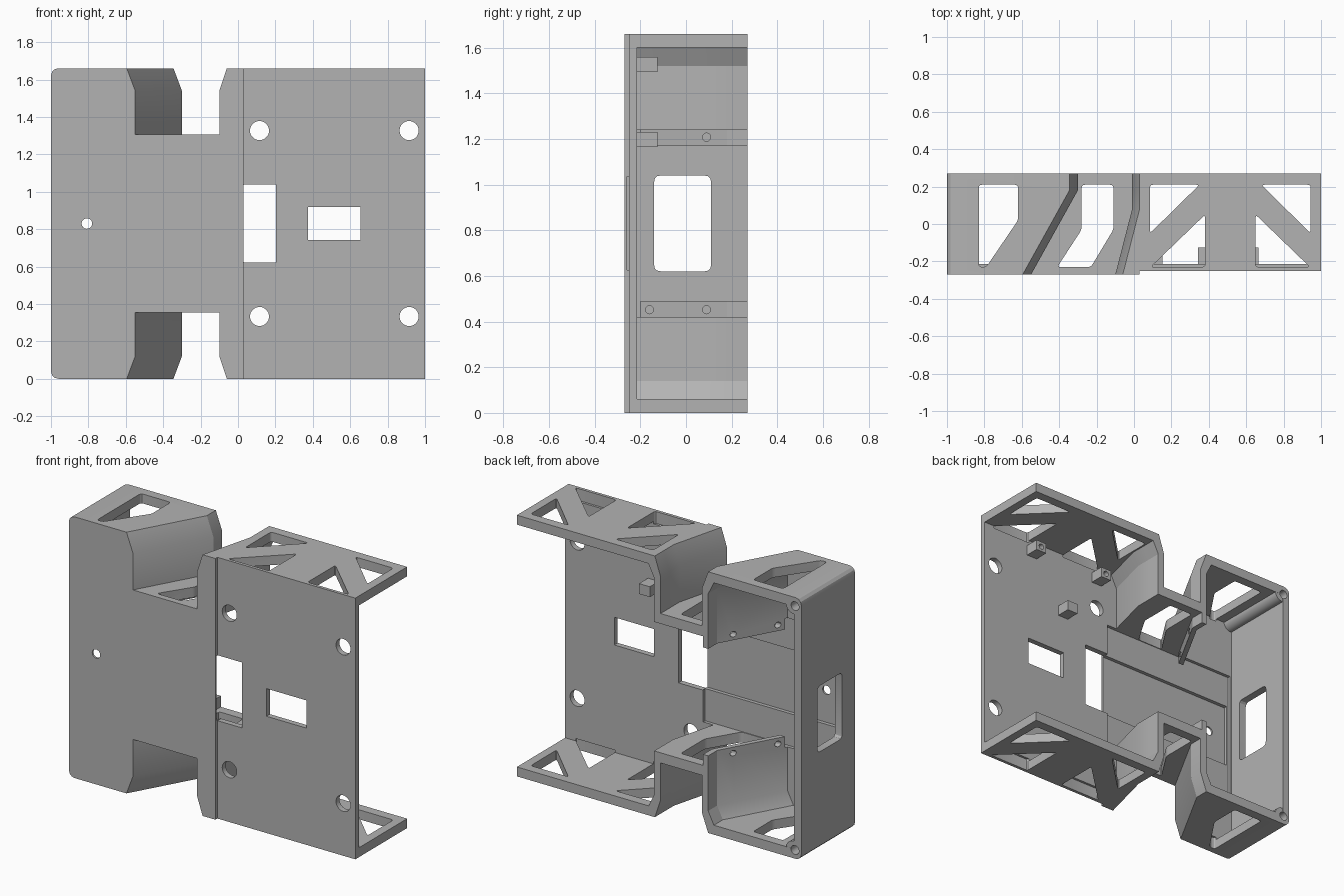
import bpy, bmesh, math
from mathutils import Vector

cube = bpy.data.objects.get("Cube")
if cube:
    bpy.data.objects.remove(cube, do_unlink=True)

H = 1.66            # overall height
FRONT, BACK = -0.27, 0.27

grey = bpy.data.materials.new("light_grey")
grey.use_nodes = True
grey.diffuse_color = (0.45, 0.45, 0.45, 1)
grey.node_tree.nodes["Principled BSDF"].inputs["Base Color"].default_value = (0.45, 0.45, 0.45, 1)


def loft(name, rings):
    """Closed solid through rings that share a point count."""
    bm = bmesh.new()
    loops = [[bm.verts.new(p) for p in ring] for ring in rings]
    n = len(loops[0])
    for low, high in zip(loops, loops[1:]):
        for i in range(n):
            j = (i + 1) % n
            bm.faces.new((low[i], low[j], high[j], high[i]))
    bm.faces.new(loops[0])
    bm.faces.new(loops[-1])
    bmesh.ops.recalc_face_normals(bm, faces=bm.faces)
    mesh = bpy.data.meshes.new(name)
    bm.to_mesh(mesh)
    bm.free()
    mesh.materials.append(grey)
    ob = bpy.data.objects.new(name, mesh)
    bpy.context.collection.objects.link(ob)
    return ob


def prism(points, axis, low, high):
    """Extrude a flat outline along one axis."""
    place = {"X": lambda u, v, w: (w, u, v),
             "Y": lambda u, v, w: (u, w, v),
             "Z": lambda u, v, w: (u, v, w)}[axis]
    return loft("helper", [[place(u, v, w) for u, v in points] for w in (low, high)])


def rounded(points, radius):
    """Round each corner of an outline."""
    out = []
    for i, p in enumerate(points):
        p = Vector(p)
        a = p + (Vector(points[i - 1]) - p).normalized() * radius
        b = p + (Vector(points[(i + 1) % len(points)]) - p).normalized() * radius
        for t in (0, 0.33, 0.67, 1):
            out.append(tuple(a * (1 - t) ** 2 + p * (2 * t * (1 - t)) + b * t * t))
    return out


def rect(u0, u1, v0, v1):
    return [(u0, v0), (u1, v0), (u1, v1), (u0, v1)]


def circle(u, v, r, n=24):
    return [(u + r * math.cos(math.tau * i / n), v + r * math.sin(math.tau * i / n))
            for i in range(n)]


# x of the two angled notch walls at a given depth
def wall_a(y):
    return -0.55 + 0.25 * min((y - FRONT) / 0.45, 1)


def wall_b(y):
    return -0.10 + 0.09 * min((y - FRONT) / 0.35, 1)


def mirror_up(half):
    return half + [(x, H - z) for x, z in reversed(half)]


def outer_outline(y):
    a, b = wall_a(y), wall_b(y)
    corner = [(-1 + 0.04 * (1 - math.cos(t)), H - 0.04 * (1 - math.sin(t)))
              for t in (0, math.pi / 6, math.pi / 3, math.pi / 2)]
    return mirror_up(corner + [(a - 0.045, H), (a, 1.54), (a, 1.305), (b, 1.305),
                               (b, 1.54), (b + 0.04, H), (1, H)])


def inner_outline(y):
    a, b = wall_a(y) - 0.045, wall_b(y) + 0.045
    # the step at 1.17 leaves the mounting lip on the angled wall
    return mirror_up([(-0.95, 1.60), (a - 0.04, 1.60), (a, 1.52), (a, 1.17),
                      (a + 0.035, 1.17), (a + 0.035, 1.24), (b, 1.24),
                      (b, 1.52), (b + 0.04, 1.60), (1.1, 1.60)])


def shell(name, outline, depths):
    return loft(name, [[(x, y, z) for x, z in outline(y)] for y in depths])


body = shell("housing_shell", outer_outline, (FRONT, 0.08, 0.18, BACK))
helpers = []


def boolean(helper, operation="DIFFERENCE"):
    helper.hide_render = True
    helpers.append(helper)
    mod = body.modifiers.new("boolean", "BOOLEAN")
    mod.operation = operation
    mod.solver = "EXACT"
    mod.object = helper


# Hollow interior, channel floor and stepped front face
boolean(shell("helper", inner_outline, (-0.215, 0.08, 0.18, 0.35)))
boolean(prism(rect(-0.94, 0.03, 0.42, 1.24), "Y", -0.235, -0.2))
boolean(prism(rect(-0.93, 0.1, 0.625, 1.035), "Y", -0.258, -0.2))
boolean(prism(rect(0.03, 1.1, -0.1, 1.8), "Y", -0.4, -0.25))

# Corner screw bosses
for z in (0.055, H - 0.055):
    boolean(prism(circle(-0.945, z, 0.053), "Y", -0.24, BACK - 0.001), "UNION")
    boolean(prism(circle(-0.955, z, 0.028), "Y", 0.05, 0.4))

# Small standoff blocks behind the front plate
for x, z, drilled in ((0.115, 1.527, True), (0.627, 1.527, True), (0.38, 1.197, False)):
    boolean(prism(rect(x - 0.038, x + 0.038, z - 0.033, z + 0.033), "Y", -0.23, -0.125), "UNION")
    if drilled:
        boolean(prism(circle(x, z, 0.018, 12), "Y", -0.19, -0.05))

# Front plate openings
for x in (0.115, 0.915):
    for z in (0.333, 1.327):
        boolean(prism(circle(x, z, 0.051, 32), "Y", -0.4, -0.15))
boolean(prism(circle(-0.808, 0.83, 0.028), "Y", -0.4, -0.15))
boolean(prism(rect(0.032, 0.203, 0.622, 1.038), "Y", -0.4, -0.15))
boolean(prism(rect(0.375, 0.655, 0.742, 0.918), "Y", -0.4, -0.15))

# End wall window
boolean(prism(rounded(rect(-0.14, 0.11, 0.62, 1.04), 0.03), "X", -1.1, -0.9))

# Lightening holes in the top and bottom walls
end_hole = [(-0.83, 0.21), (-0.62, 0.21), (-0.62, 0.02), (-0.79, -0.23), (-0.83, -0.23)]
upper_tri = [(0.085, 0.21), (0.35, 0.21), (0.085, -0.05)]
lower_tri = [(0.09, -0.23), (0.38, -0.23), (0.38, 0.05)]
wall_holes = [end_hole, upper_tri, lower_tri]
wall_holes += [[(1.03 - x, y) for x, y in tri] for tri in (upper_tri, lower_tri)]
floor_hole = [(-0.28, 0.21), (-0.11, 0.21), (-0.11, -0.03), (-0.23, -0.23),
              (-0.41, -0.23), (-0.28, -0.03)]
cuts = [(hole, 1.585, 1.75) for hole in wall_holes] + [(floor_hole, 1.225, 1.33)]
for hole, low, high in cuts:
    outline = rounded(hole, 0.018)
    boolean(prism(outline, "Z", low, high))
    boolean(prism(outline, "Z", H - high, H - low))

# Screw holes through the mounting lips
for y in (-0.16, 0.09):
    for z in (0.452, H - 0.452):
        x = wall_a(y)
        boolean(prism(circle(y, z, 0.018, 12), "X", x - 0.15, x + 0.1))

# Bake the result and drop the helpers
bpy.context.view_layer.update()
graph = bpy.context.evaluated_depsgraph_get()
baked = bpy.data.meshes.new_from_object(body.evaluated_get(graph))
body.modifiers.clear()
body.data = baked
baked.materials.clear()
baked.materials.append(grey)
for poly in baked.polygons:
    poly.material_index = 0
for helper in helpers:
    bpy.data.objects.remove(helper, do_unlink=True)

for ob in bpy.context.selected_objects:
    ob.select_set(False)
body.select_set(True)
bpy.context.view_layer.objects.active = body
bpy.ops.object.shade_smooth_by_angle(angle=math.radians(25))
